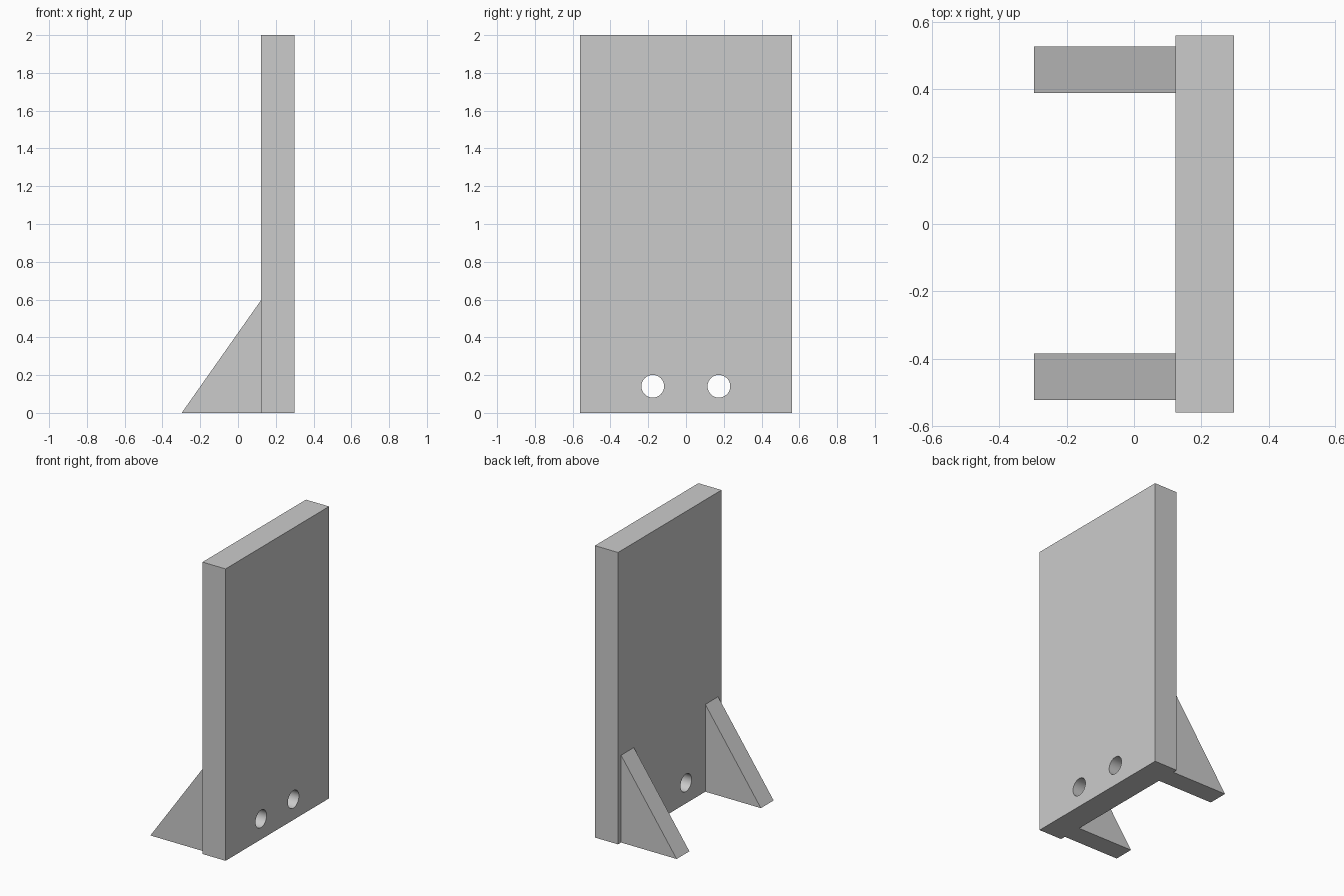
import bpy
import bmesh
from math import pi, radians

cube = bpy.data.objects.get("Cube")
if cube:
    bpy.data.objects.remove(cube, do_unlink=True)

# Single plain grey
grey = bpy.data.materials.new("plain_grey")
grey.use_nodes = True
colour = (0.6, 0.6, 0.6, 1)
grey.diffuse_color = colour
grey.node_tree.nodes["Principled BSDF"].inputs["Base Color"].default_value = colour

BACK, FRONT = 0.123, 0.298      # panel thickness range along x
HALF_WIDTH = 0.56


def prism(name, profile, y0, y1):
    """Extrude an (x, z) outline from y0 to y1."""
    bm = bmesh.new()
    face = bm.faces.new([bm.verts.new((x, y0, z)) for x, z in profile])
    ext = bmesh.ops.extrude_face_region(bm, geom=[face])
    verts = [v for v in ext["geom"] if isinstance(v, bmesh.types.BMVert)]
    bmesh.ops.translate(bm, verts=verts, vec=(0, y1 - y0, 0))
    bmesh.ops.recalc_face_normals(bm, faces=bm.faces)
    mesh = bpy.data.meshes.new(name)
    bm.to_mesh(mesh)
    bm.free()
    mesh.materials.append(grey)
    obj = bpy.data.objects.new(name, mesh)
    bpy.context.collection.objects.link(obj)
    return obj


# Upright panel
panel = prism("upright_panel",
              [(BACK, 0), (FRONT, 0), (FRONT, 2), (BACK, 2)],
              -HALF_WIDTH, HALF_WIDTH)
bpy.context.view_layer.objects.active = panel

# Two round holes through the foot of the panel
for y in (-0.176, 0.174):
    bpy.ops.mesh.primitive_cylinder_add(vertices=64, radius=0.06, depth=0.5,
                                        location=(0.21, y, 0.141),
                                        rotation=(0, pi / 2, 0))
    cutter = bpy.context.object
    cutter.name = "hole_cutter"
    cutter.hide_render = True
    cutter.data.materials.append(grey)
    bpy.context.view_layer.objects.active = panel
    cut = panel.modifiers.new("hole", "BOOLEAN")
    cut.operation = "DIFFERENCE"
    cut.solver = "EXACT"
    cut.object = cutter
    bpy.ops.object.modifier_apply(modifier=cut.name)
    bpy.data.objects.remove(cutter, do_unlink=True)

bpy.ops.object.select_all(action="DESELECT")
panel.select_set(True)
bpy.ops.object.shade_smooth_by_angle(angle=radians(30))

# Triangular support braces behind the panel
triangle = [(-0.298, 0), (BACK, 0), (BACK, 0.598)]
for side, y0, y1 in (("right", -0.523, -0.385), ("left", 0.389, 0.527)):
    prism(side + "_brace", triangle, y0, y1)
